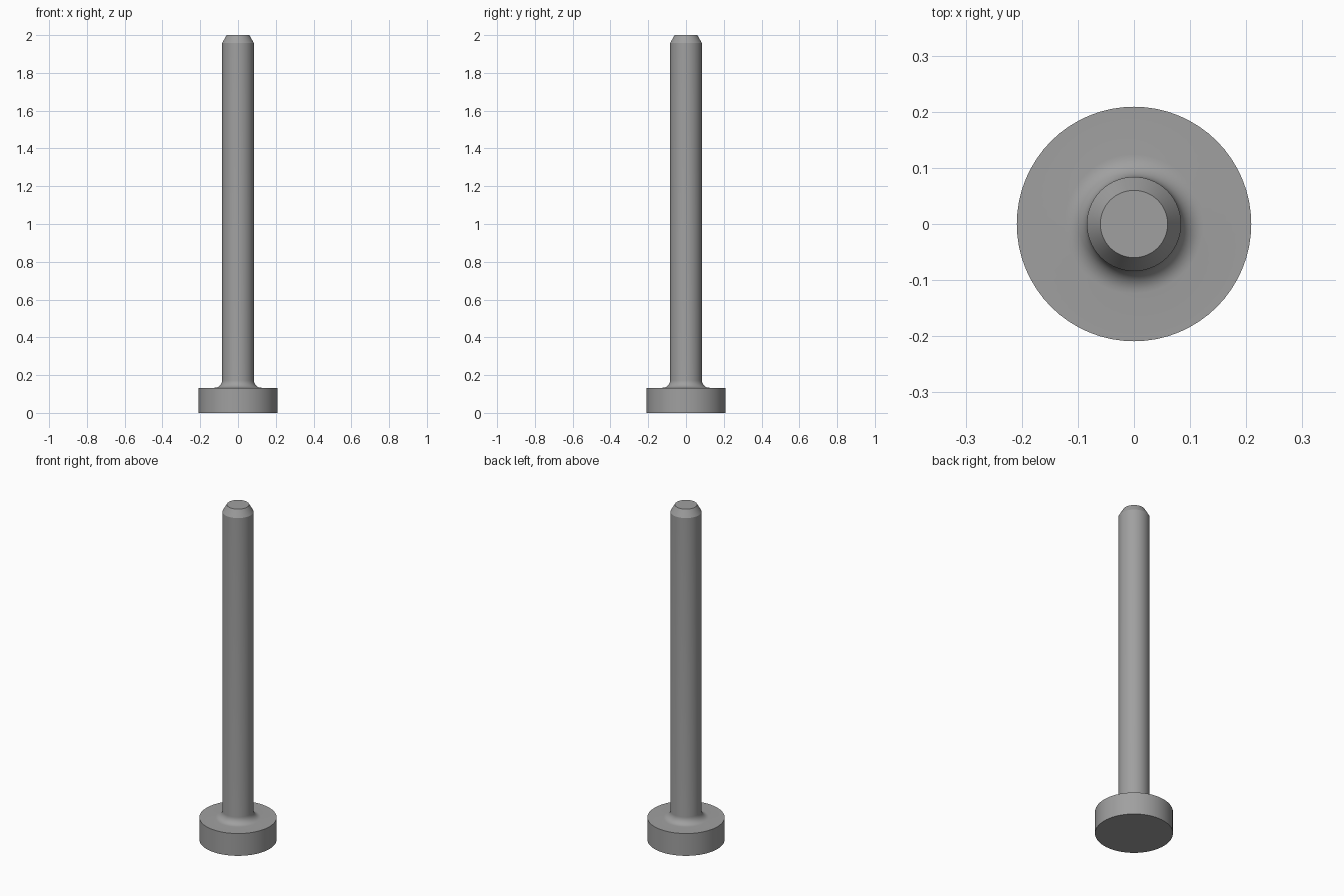
import bpy, bmesh, math

if "Cube" in bpy.data.objects:
    bpy.data.objects.remove(bpy.data.objects["Cube"])

SEGMENTS = 64
HEAD_R, HEAD_H = 0.209, 0.133
SHAFT_R, FILLET = 0.084, 0.04
TIP_R, TIP_Z, TOP = 0.06, 1.958, 2.0

steel = bpy.data.materials.new("steel grey")
steel.diffuse_color = (0.35, 0.35, 0.35, 1)
steel.use_nodes = True
steel.node_tree.nodes["Principled BSDF"].inputs["Base Color"].default_value = steel.diffuse_color

# Half profile (radius, height): head, fillet, shaft, chamfered tip
profile = [(0, 0), (HEAD_R, 0), (HEAD_R, HEAD_H)]
for i in range(9):
    a = math.pi / 2 * i / 8
    profile.append((SHAFT_R + FILLET * (1 - math.sin(a)),
                    HEAD_H + FILLET * (1 - math.cos(a))))
profile += [(SHAFT_R, TIP_Z), (TIP_R, TOP), (0, TOP)]

# Revolve the profile around z
bm = bmesh.new()
verts = [bm.verts.new((r, 0, z)) for r, z in profile]
edges = [bm.edges.new(pair) for pair in zip(verts, verts[1:])]
bmesh.ops.spin(bm, geom=verts + edges, cent=(0, 0, 0), axis=(0, 0, 1),
               angle=2 * math.pi, steps=SEGMENTS, use_merge=True)
bmesh.ops.remove_doubles(bm, verts=bm.verts, dist=1e-5)
bmesh.ops.recalc_face_normals(bm, faces=bm.faces)
mesh = bpy.data.meshes.new("headed_pin")
bm.to_mesh(mesh)
bm.free()

pin = bpy.data.objects.new("headed_pin", mesh)
bpy.context.collection.objects.link(pin)
mesh.materials.append(steel)

# Smooth round surfaces, keep the rims crisp
bpy.context.view_layer.objects.active = pin
pin.select_set(True)
bpy.ops.object.shade_smooth_by_angle(angle=math.radians(28))
